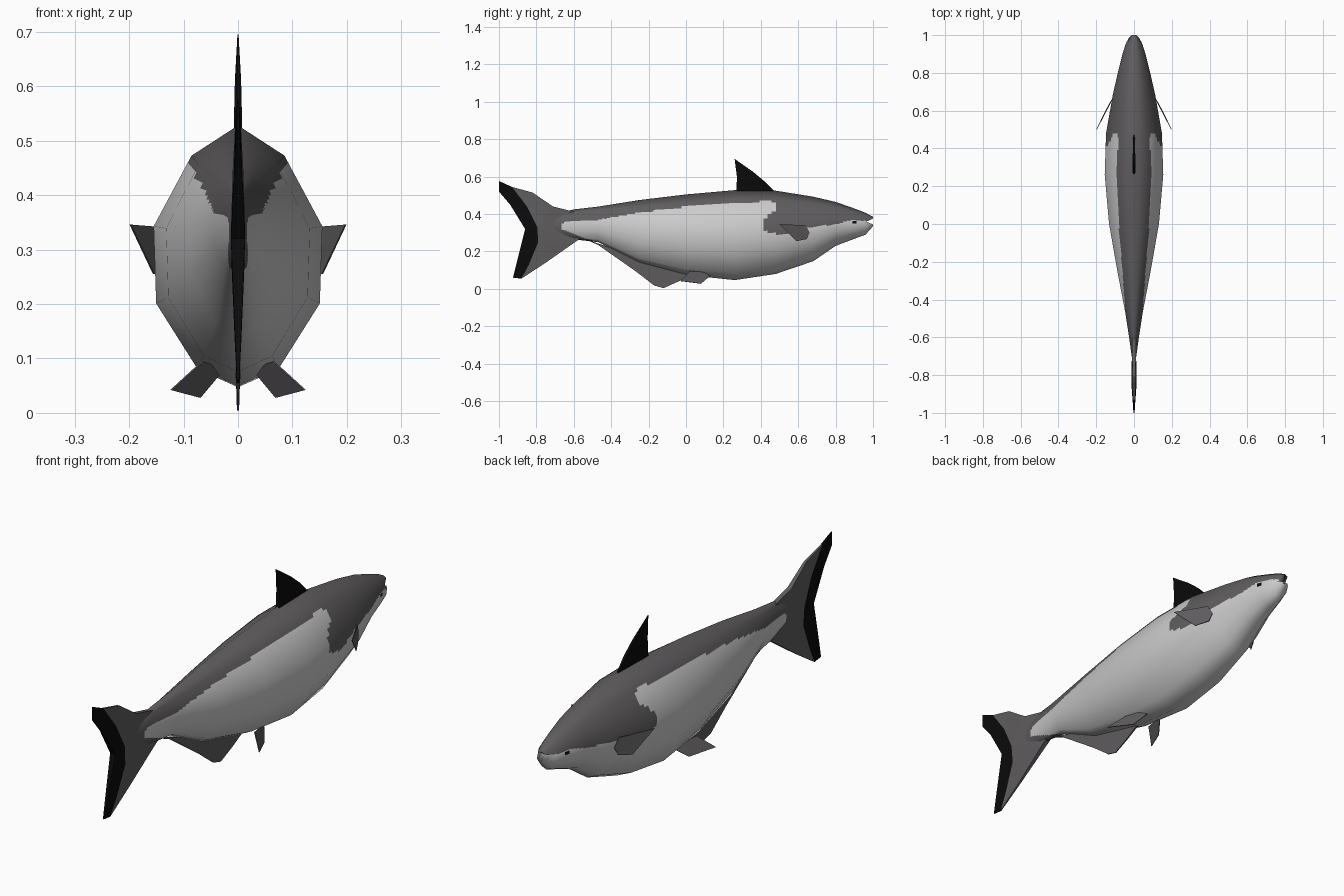
import bpy, bmesh
from mathutils import Vector

cube = bpy.data.objects.get("Cube")
if cube:
    bpy.data.objects.remove(cube, do_unlink=True)


def material(name, color):
    m = bpy.data.materials.new(name)
    m.use_nodes = True
    m.diffuse_color = (*color, 1)
    m.node_tree.nodes["Principled BSDF"].inputs["Base Color"].default_value = (*color, 1)
    return m


DARK = material("dark grey", (0.115, 0.108, 0.113))
PALE = material("pale grey", (0.6, 0.6, 0.6))
BLACK = material("black", (0.003, 0.003, 0.003))


def add_mesh(name, verts, faces, mats):
    me = bpy.data.meshes.new(name)
    me.from_pydata(verts, [], faces)
    for m in mats:
        me.materials.append(m)
    bm = bmesh.new()
    bm.from_mesh(me)
    bmesh.ops.recalc_face_normals(bm, faces=bm.faces)
    bm.to_mesh(me)
    bm.free()
    ob = bpy.data.objects.new(name, me)
    bpy.context.collection.objects.link(ob)
    return ob


def inside(y, z, poly):
    hit = False
    for (y1, z1), (y2, z2) in zip(poly, poly[1:] + poly[:1]):
        if (z1 > z) != (z2 > z) and y < y1 + (z - z1) * (y2 - y1) / (z2 - z1):
            hit = not hit
    return hit


# Body stations: y, belly height, back height, half width
STATIONS = [(-.73, .29, .39, .008), (-.6, .265, .425, .026), (-.47, .25, .44, .046),
            (-.25, .14, .475, .088), (0, .075, .505, .132), (.26, .047, .528, .155),
            (.48, .08, .525, .148), (.68, .148, .493, .113), (.8, .23, .465, .086),
            (.9, .268, .43, .061), (.96, .29, .407, .042), (1, .335, .385, .02)]
HALF = [(0, 1), (.55, .885), (1, .615), (.97, .32), (.48, .07), (0, 0)]
SECTION = HALF + [(-x, z) for x, z in HALF[-2:0:-1]]
N = len(SECTION)
FINE = 10

# Coarse skin supplies the smooth normals
coarse = [Vector((x * w, y, b + (t - b) * z)) for y, b, t, w in STATIONS for x, z in SECTION]
normals = [Vector() for _ in coarse]
for i in range(len(STATIONS) - 1):
    for j in range(N):
        q = [i * N + j, i * N + (j + 1) % N, (i + 1) * N + (j + 1) % N, (i + 1) * N + j]
        n = (coarse[q[2]] - coarse[q[0]]).cross(coarse[q[3]] - coarse[q[1]]).normalized()
        mid = sum((coarse[k] for k in q), Vector()) / 4
        axis = Vector((0, mid.y, (STATIONS[i][1] + STATIONS[i][2]) / 2))
        if n.dot(mid - axis) < 0:
            n.negate()
        for k in q:
            normals[k] += n
normals = [n.normalized() for n in normals]


def blend(values, u, v):
    i = min(u // FINE, len(STATIONS) - 2)
    j = v // FINE
    s, t = u / FINE - i, v / FINE - j
    k = (j + 1) % N
    low = values[i * N + j].lerp(values[i * N + k], t)
    return low.lerp(values[(i + 1) * N + j].lerp(values[(i + 1) * N + k], t), s)


# Fine skin, with the mouth notch pressed into the snout
ROWS, COLS = (len(STATIONS) - 1) * FINE + 1, N * FINE
verts, vnorm = [], []
for u in range(ROWS):
    for v in range(COLS):
        p = blend(coarse, u, v)
        notch = max(0, 1 - abs(p.z - .36) / .016)
        p.y -= .035 * notch * max(0, (p.y - .95) / .05)
        verts.append(p)
        vnorm.append(blend(normals, u, v).normalized())
faces = [(u * COLS + v, u * COLS + (v + 1) % COLS, (u + 1) * COLS + (v + 1) % COLS,
          (u + 1) * COLS + v) for u in range(ROWS - 1) for v in range(COLS)]
for u, center, n in ((0, (0, -.735, .34), (0, -1, 0)), (ROWS - 1, (0, .965, .36), (0, 1, 0))):
    verts.append(Vector(center))
    vnorm.append(Vector(n))
    faces += [(u * COLS + v, u * COLS + (v + 1) % COLS, len(verts) - 1) for v in range(COLS)]

body = add_mesh("body", verts, faces, [DARK, PALE, BLACK])

# Pale flank and belly, dark back, small black eyes
FLANK = [(-.67, .34), (-.64, .362), (-.5, .365), (-.3, .40), (0, .44), (.25, .46), (.44, .47),
         (.485, .455), (.48, .42), (.425, .38), (.41, .33), (.44, .295), (.52, .292),
         (.58, .31), (.66, .33), (.8, .345), (.88, .367), (1.1, .36), (1.1, 0),
         (-.45, 0), (-.47, .25), (-.55, .275), (-.66, .315)]
for f in body.data.polygons:
    c = f.center
    f.material_index = 1 if inside(c.y, c.z, FLANK) else 0
    if abs(c.y - .9) < .014 and abs(c.z - .356) < .007:
        f.material_index = 2
    f.use_smooth = True
body.data.normals_split_custom_set_from_vertices(vnorm)


# Upright fins: outline points of y, z and half thickness
def upright_fin(name, outline, mat):
    n = len(outline)
    vs = [(s * h, y, z) for s in (1, -1) for y, z, h in outline]
    fs = [tuple(range(n)), tuple(range(2 * n - 1, n - 1, -1))]
    fs += [(i, (i + 1) % n, n + (i + 1) % n, n + i) for i in range(n)]
    ob = add_mesh(name, vs, fs, [mat])
    bm = bmesh.new()
    bm.from_mesh(ob.data)
    bmesh.ops.triangulate(bm, faces=bm.faces)
    bm.to_mesh(ob.data)
    bm.free()


BORDER = [(-.93, .545, .004), (-.85, .44, .008), (-.795, .33, .013), (-.79, .25, .011),
          (-.84, .13, .006), (-.88, .055, .002)]
upright_fin("tail_fin", [(-.55, .40, .01), (-.71, .44, .01), (-.82, .515, .006)] + BORDER
            + [(-.75, .14, .005), (-.6, .245, .01), (-.55, .28, .012)], DARK)
upright_fin("tail_fin_edge", [(-1, .577, .001)] + BORDER
            + [(-.925, .06, .002), (-.91, .12, .005), (-.86, .32, .013),
               (-.94, .45, .007), (-1, .52, .003)], BLACK)
upright_fin("dorsal_fin", [(.26, .695, .001), (.36, .625, .005), (.42, .575, .006),
                           (.48, .515, .003), (.27, .515, .008), (.272, .6, .006)], BLACK)
upright_fin("anal_fin", [(-.55, .27, .006), (-.47, .235, .005), (-.27, .095, .003),
                         (-.17, .018, .002), (-.12, .004, .002), (-.04, .04, .003),
                         (.02, .072, .004), (.02, .1, .006), (-.25, .17, .006)], DARK)


# Paired side fins as thin plates
def paired_fin(name, points):
    for side, s in (("left", 1), ("right", -1)):
        vs = [(s * x, y, z) for x, y, z in points]
        ob = add_mesh(side + "_" + name, vs, [tuple(range(len(vs)))], [DARK])
        mod = ob.modifiers.new("thickness", "SOLIDIFY")
        mod.thickness = .003
        mod.offset = 0


paired_fin("pectoral_fin", [(.198, .5, .346), (.125, .64, .34), (.117, .66, .3),
                            (.125, .645, .266), (.155, .59, .255)])
paired_fin("pelvic_fin", [(.065, .02, .095), (.05, .09, .09), (.035, .13, .07),
                          (.07, .08, .028), (.123, -.03, .042)])
